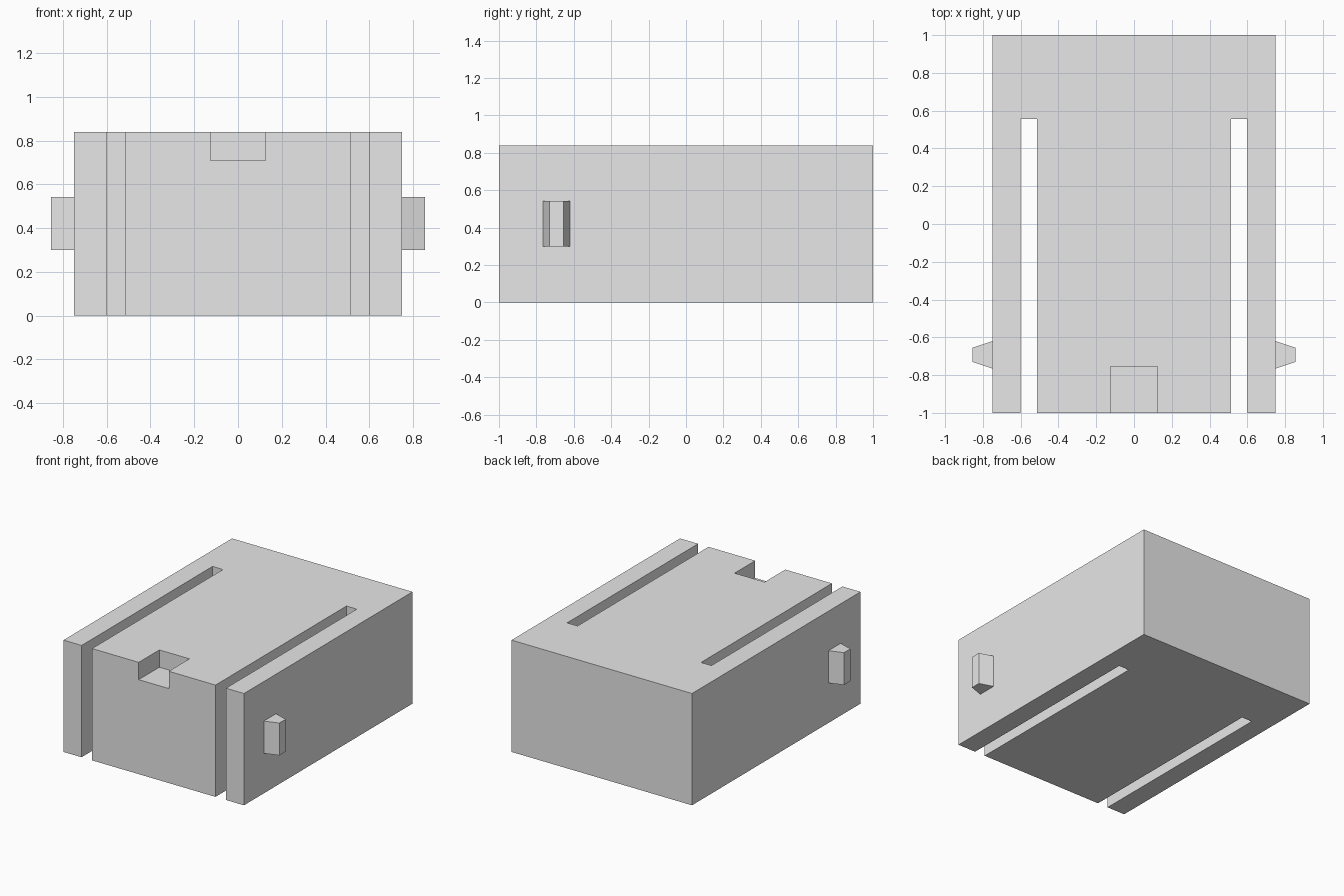
import bpy
import bmesh

default = bpy.data.objects.get("Cube")
if default:
    bpy.data.objects.remove(default, do_unlink=True)

HEIGHT = 0.84
SIDE = 0.75        # half width of the block
SLOT_OUT = 0.6     # slot edges, measured from the centre
SLOT_IN = 0.513
SLOT_END = 0.555

grey = bpy.data.materials.new("light_grey")
grey.use_nodes = True
colour = (0.8, 0.8, 0.8, 1)
grey.diffuse_color = colour
grey.node_tree.nodes["Principled BSDF"].inputs["Base Color"].default_value = colour


def prism(name, outline, bottom, top):
    """Extrude a flat xy outline between two heights."""
    bm = bmesh.new()
    base = bm.faces.new([bm.verts.new((x, y, bottom)) for x, y in outline])
    result = bmesh.ops.extrude_face_region(bm, geom=[base])
    raised = [g for g in result["geom"] if isinstance(g, bmesh.types.BMVert)]
    bmesh.ops.translate(bm, verts=raised, vec=(0, 0, top - bottom))
    bmesh.ops.recalc_face_normals(bm, faces=bm.faces)
    mesh = bpy.data.meshes.new(name)
    bm.to_mesh(mesh)
    bm.free()
    mesh.materials.append(grey)
    obj = bpy.data.objects.new(name, mesh)
    bpy.context.collection.objects.link(obj)
    return obj


# Block with two long slots open at the front
half = [(SIDE, 1), (SIDE, -1), (SLOT_OUT, -1), (SLOT_OUT, SLOT_END),
        (SLOT_IN, SLOT_END), (SLOT_IN, -1)]
body = prism("slotted_body", half + [(-x, y) for x, y in reversed(half)], 0, HEIGHT)

# Square notch in the top front edge
cutter = prism("notch_cutter",
               [(-0.125, -1.1), (0.125, -1.1), (0.125, -0.755), (-0.125, -0.755)],
               0.71, HEIGHT + 0.1)
cutter.hide_render = True
cut = body.modifiers.new("notch", 'BOOLEAN')
cut.operation = 'DIFFERENCE'
cut.solver = 'EXACT'
cut.object = cutter
bpy.context.view_layer.objects.active = body
bpy.ops.object.modifier_apply(modifier=cut.name)
bpy.data.objects.remove(cutter, do_unlink=True)

# Tapered catch on each side
for name, side in (("left_catch", 1), ("right_catch", -1)):
    prism(name, [(side * SIDE, -0.765), (side * 0.855, -0.73),
                 (side * 0.855, -0.655), (side * SIDE, -0.62)], 0.3, 0.543)
